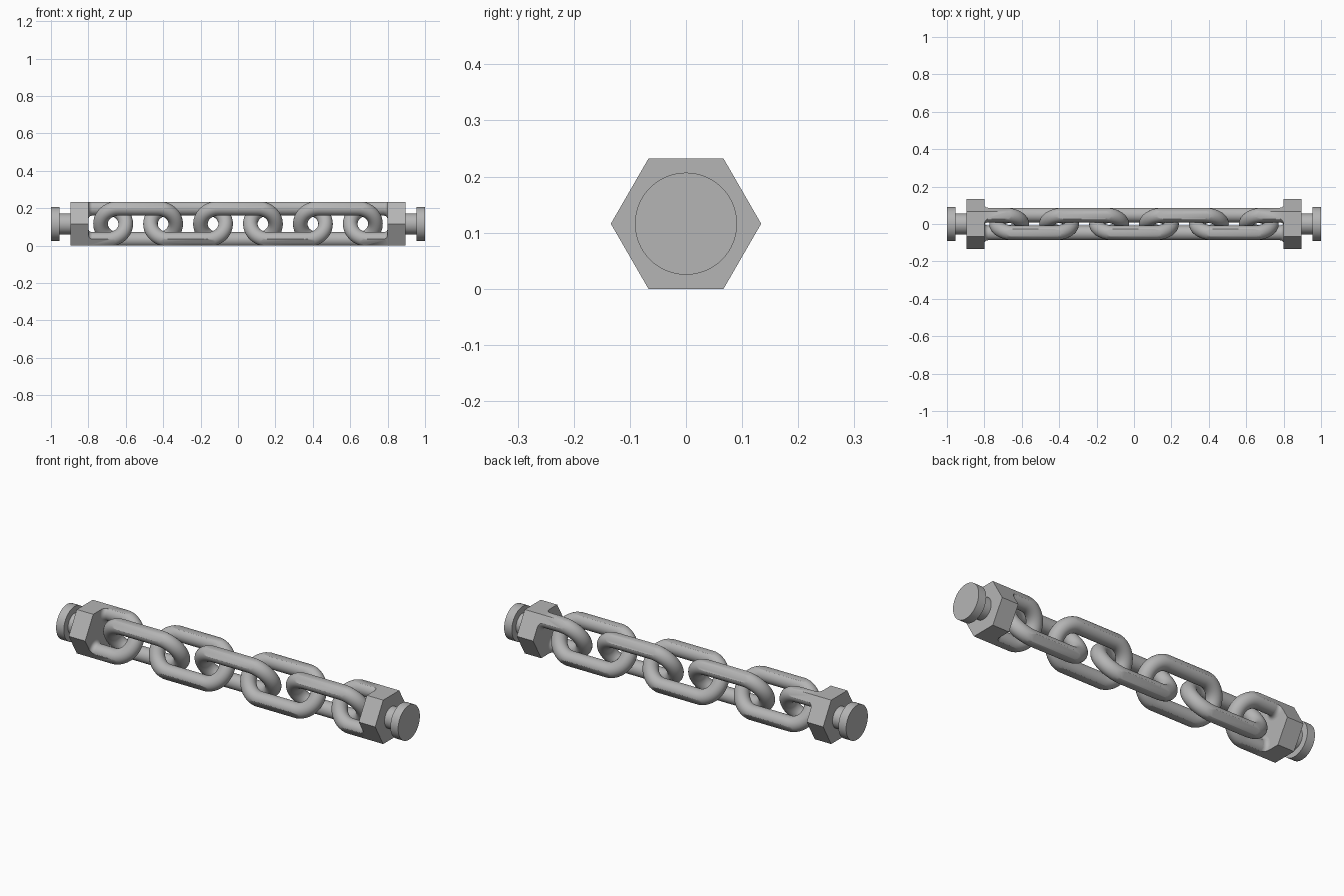
import bpy, bmesh
from math import sin, cos, pi, radians
from mathutils import Vector

cube = bpy.data.objects.get("Cube")
if cube:
    bpy.data.objects.remove(cube, do_unlink=True)

MID = 0.116            # height of the chain axis, also half the hexagon's flat width
HEX_R = MID / cos(pi / 6)
PITCH = 0.267          # spacing between link centres
WIRE = 0.039           # wire radius
BEND = 0.096           # radius of the link's rounded ends
STRAIGHT = 0.105       # half length of the straight runs
NUT_IN, NUT_OUT = 0.8, 0.896

steel = bpy.data.materials.new("steel grey")
steel.use_nodes = True
colour = (0.46, 0.46, 0.46, 1)
steel.diffuse_color = colour
steel.node_tree.nodes["Principled BSDF"].inputs["Base Color"].default_value = colour


def loft(rings, closed):
    """Skin a list of equal rings; open lofts get end caps."""
    bm = bmesh.new()
    rows = [[bm.verts.new(p) for p in ring] for ring in rings]
    n = len(rows[0])
    pairs = list(zip(rows, rows[1:]))
    if closed:
        pairs.append((rows[-1], rows[0]))
    for a, b in pairs:
        for i in range(n):
            j = (i + 1) % n
            bm.faces.new((a[i], a[j], b[j], b[i]))
    if not closed:
        bm.faces.new(rows[0])
        bm.faces.new(rows[-1])
    bmesh.ops.recalc_face_normals(bm, faces=bm.faces)
    return bm


def cut(bm, point, normal):
    """Slice off everything beyond a plane and close the opening."""
    res = bmesh.ops.bisect_plane(bm, geom=bm.verts[:] + bm.edges[:] + bm.faces[:],
                                 dist=1e-6, plane_co=point, plane_no=normal,
                                 clear_outer=True)
    edges = [e for e in res["geom_cut"]
             if isinstance(e, bmesh.types.BMEdge) and e.is_boundary]
    if edges:
        bmesh.ops.holes_fill(bm, edges=edges, sides=0)


def trim_to_hexagon(bm):
    for k in range(6):
        a = radians(30 + 60 * k)
        normal = Vector((0, cos(a), sin(a)))
        cut(bm, normal * MID, normal)


def finish(bm, name):
    bmesh.ops.recalc_face_normals(bm, faces=bm.faces)
    mesh = bpy.data.meshes.new(name)
    bm.to_mesh(mesh)
    bm.free()
    mesh.materials.append(steel)
    obj = bpy.data.objects.new(name, mesh)
    obj.location.z = MID
    bpy.context.collection.objects.link(obj)
    bpy.ops.object.select_all(action="DESELECT")
    obj.select_set(True)
    bpy.context.view_layer.objects.active = obj
    bpy.ops.object.shade_smooth_by_angle(angle=radians(25))
    return obj


def turned(profile, sides, y=0, z=0):
    """Turn an (x, radius) profile around an axis parallel to x."""
    return loft([[(x, y + r * cos(2 * pi * i / sides), z + r * sin(2 * pi * i / sides))
                  for i in range(sides)] for x, r in profile], False)


def link_mesh(centre, tilt):
    """Stadium-shaped wire loop, tilted about x."""
    across = Vector((0, cos(tilt), sin(tilt)))
    side = Vector((0, -sin(tilt), cos(tilt)))
    along = Vector((1, 0, 0))
    rings = []
    steps, sides = 20, 32
    for end in (0, 1):
        for s in range(steps + 1):
            a = -pi / 2 + pi * s / steps + pi * end
            out = along * cos(a) + across * sin(a)
            core = along * (centre + (STRAIGHT if end == 0 else -STRAIGHT)) + out * BEND
            rings.append([core + (out * cos(t) + side * sin(t)) * WIRE
                          for t in (2 * pi * i / sides for i in range(sides))])
    return loft(rings, True)


# Links alternate their tilt; the outermost two are half buried in the end nuts
for k in range(-3, 4):
    tilt = radians(120 if k % 2 == 0 else 60)
    bm = link_mesh(k * PITCH, tilt)
    trim_to_hexagon(bm)
    if abs(k) == 3:
        s = 1 if k > 0 else -1
        cut(bm, Vector((s * (NUT_IN + 0.002), 0, 0)), Vector((s, 0, 0)))
    finish(bm, f"chain_link_{k + 4}")

for s, side in ((1, "left"), (-1, "right")):
    # Hexagonal nut
    finish(turned([(s * NUT_IN, HEX_R), (s * NUT_OUT, HEX_R)], 6), f"{side}_nut")

    # Round pin with a wider head
    finish(turned([(s * (NUT_OUT - 0.01), 0.056), (s * 0.955, 0.056),
                   (s * 0.955, 0.091), (s, 0.091)], 64), f"{side}_pin")

    # Fillets where the half link meets the nut
    for up, label in ((1, "upper"), (-1, "lower")):
        f = 0.02
        arc = [(s * (NUT_IN - f + f * sin(a)), WIRE + f * (1 - cos(a)))
               for a in (pi / 2 * i / 6 for i in range(7))]
        arc.append((s * (NUT_IN + 0.002), WIRE + f))
        bm = turned(arc, 32, up * BEND * cos(pi / 3), up * BEND * sin(pi / 3))
        trim_to_hexagon(bm)
        finish(bm, f"{side}_{label}_fillet")
